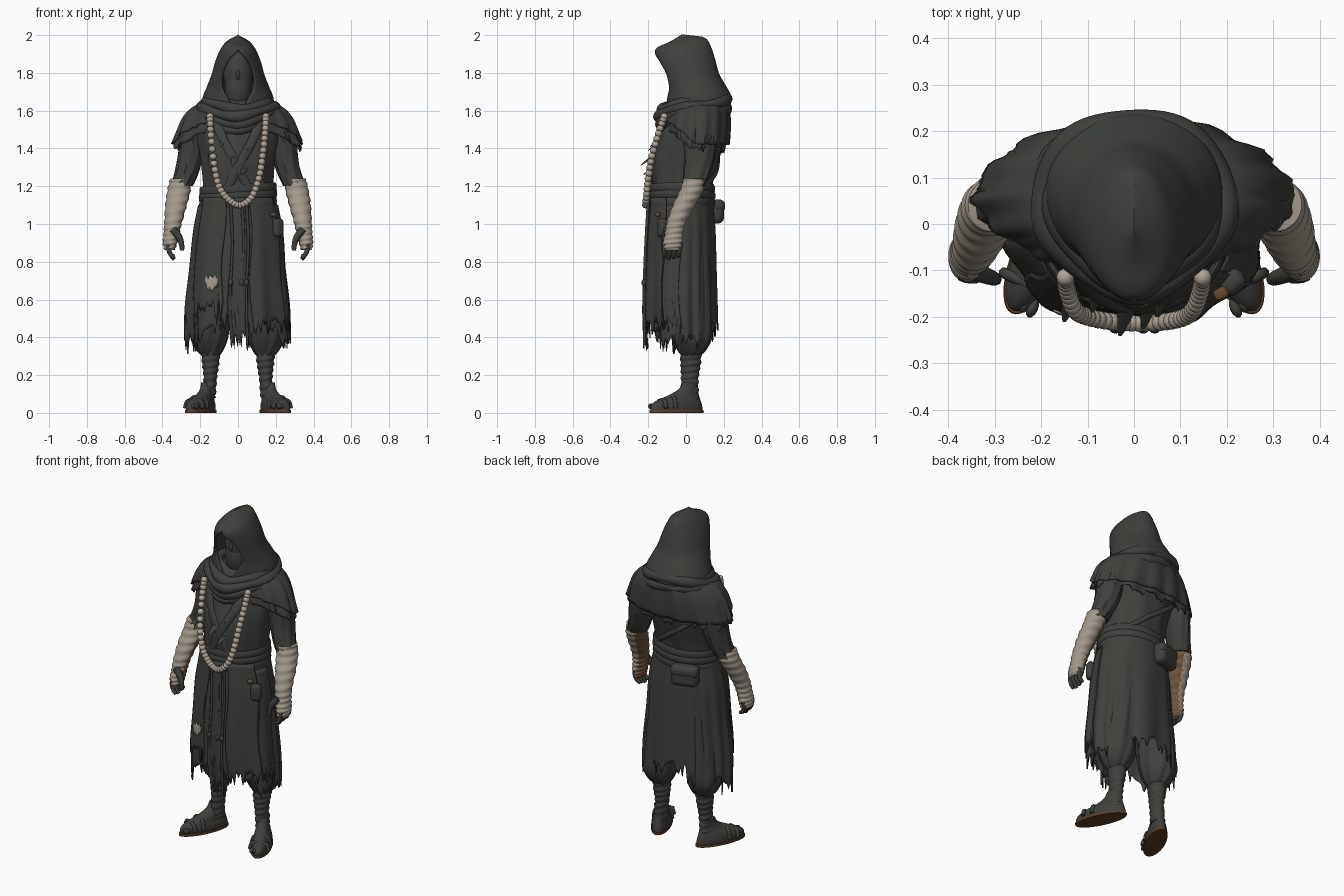
import bpy, bmesh, math, random
from math import sin, cos, pi, radians
from mathutils import Vector

random.seed(4)
if "Cube" in bpy.data.objects:
    bpy.data.objects.remove(bpy.data.objects["Cube"])


def material(name, rgb):
    m = bpy.data.materials.new(name)
    m.use_nodes = True
    m.diffuse_color = (*rgb, 1)
    m.node_tree.nodes["Principled BSDF"].inputs["Base Color"].default_value = (*rgb, 1)
    return m


CLOTH = material("dark cloth", (.049, .052, .045))
WRAP = material("bandage", (.37, .32, .26))
BEAD = material("bone beads", (.43, .37, .30))
BROWN = material("brown leather", (.14, .065, .025))
SOLE = material("sole leather", (.11, .045, .016))
INNER = material("stained bandage", (.16, .092, .045))


# ---------- helpers ----------
def cat(keys, t):
    """Smooth interpolation through a list of tuples."""
    f = min(max(t, 0), 1) * (len(keys) - 1)
    i = min(int(f), len(keys) - 2)
    s = f - i
    a, b, c, d = (keys[min(max(i + k, 0), len(keys) - 1)] for k in (-1, 0, 1, 2))
    return [q + .5 * s * (r - p + s * (2*p - 5*q + 4*r - w + s * (3*(q - r) + w - p)))
            for p, q, r, w in zip(a, b, c, d)]


def finish(name, bm, mat, thick=0):
    bmesh.ops.remove_doubles(bm, verts=bm.verts, dist=.00001)
    bmesh.ops.recalc_face_normals(bm, faces=bm.faces)
    me = bpy.data.meshes.new(name)
    bm.to_mesh(me)
    bm.free()
    me.materials.append(mat)
    ob = bpy.data.objects.new(name, me)
    bpy.context.collection.objects.link(ob)
    if thick:
        mod = ob.modifiers.new("thickness", "SOLIDIFY")
        mod.thickness, mod.offset = thick, 0
    return ob


def grid(name, fn, nu, nv, mat, closed=True, cap=False, thick=0):
    """Surface from a function of u (around) and v (along)."""
    bm = bmesh.new()
    cols = nu if closed else nu + 1
    rows = [[bm.verts.new(fn(i / nu, j / nv)) for i in range(cols)] for j in range(nv + 1)]
    for lo, hi in zip(rows, rows[1:]):
        for i in range(nu):
            k = (i + 1) % cols
            bm.faces.new((lo[i], lo[k], hi[k], hi[i]))
    if cap:
        bm.faces.new(rows[0])
        bm.faces.new(rows[-1])
    return finish(name, bm, mat, thick)


def loft(name, keys, mat, nu=32, nv=24, ridge=0, turns=8, fold=0):
    """Stack of ellipses (x, y, z, rx, ry), with optional spiral ridges or folds."""
    def fn(u, v):
        x, y, z, rx, ry = cat(keys, v)
        a = 2 * pi * u
        d = ridge * sin(2 * pi * v * turns + a) + fold * sin(9 * a + 5 * v)
        return x + (rx + d) * sin(a), y - (ry + d) * cos(a), z
    return grid(name, fn, nu, nv, mat, cap=True)


def tube(name, path, r0, r1, mat, n=10, steps=24, flat=1):
    pts = [Vector(cat(path, i / steps)) for i in range(steps + 1)]

    def fn(u, v):
        i = round(v * steps)
        t = (pts[min(i + 1, steps)] - pts[max(i - 1, 0)]).normalized()
        side = t.cross(Vector((0, 1, 0))).normalized()
        up = side.cross(t)
        r = r0 + (r1 - r0) * v
        return pts[i] + side * r * cos(2*pi*u) + up * r * flat * sin(2*pi*u)
    return grid(name, fn, n, steps, mat, cap=True)


def ball(name, pos, size, mat, seg=24):
    bm = bmesh.new()
    bmesh.ops.create_uvsphere(bm, u_segments=seg, v_segments=seg // 2, radius=1)
    bmesh.ops.scale(bm, vec=size, verts=bm.verts)
    bmesh.ops.translate(bm, vec=pos, verts=bm.verts)
    return finish(name, bm, mat)


def box(name, pos, size, mat, turn=0):
    bm = bmesh.new()
    bmesh.ops.create_cube(bm, size=1)
    bmesh.ops.scale(bm, vec=size, verts=bm.verts)
    ob = finish(name, bm, mat)
    ob.location, ob.rotation_euler.z = pos, turn
    mod = ob.modifiers.new("round", "BEVEL")
    mod.width, mod.segments = min(size) * .42, 4


def teeth(n):
    """Ragged edge depth, sampled around a hem."""
    t = [random.random() ** 3 for _ in range(n + 1)]
    return lambda u: t[round(u * n) % n]


# ---------- robe ----------
loft("torso", [(0, -.02, 1.1, .195, .16), (0, -.02, 1.2, .185, .16), (0, -.003, 1.34, .195, .18),
               (0, .04, 1.5, .215, .172), (0, .06, 1.6, .16, .13), (0, .06, 1.68, .1, .1)],
     CLOTH, 72, 30, fold=.004)

SKIRT = [(.195, .16, -.02), (.23, .175, -.022), (.247, .182, -.025), (.268, .186, -.025), (.27, .184, -.02)]


def skirt_point(a, z, out=0):
    t = (1.16 - z) / .8
    rx, ry, cy = cat(SKIRT, t)
    d = out + .01 * min(t, 1) * sin(13 * a + 2 * sin(3 * a))
    return (rx + d) * sin(a), cy - (ry + d) * cos(a), z


rag = teeth(144)
grid("skirt", lambda u, v: skirt_point(2*pi*u, 1.16 - v * (
    .7 - .05 * cos(4*pi*u) + .03 * sin(14*pi*u) + .1 * rag(u))), 144, 30, CLOTH, thick=.006)


def panel(name, a0, a1, top, bottom, out=.01):
    edge = teeth(18)
    grid(name, lambda u, v: skirt_point(
        radians(a0 + (a1 - a0) * u) + .04 * sin(7 * v), top - v * (top - bottom + .12 * edge(u)), out),
        18, 24, CLOTH, closed=False, thick=.008)


panel("right_front_panel", -62, -18, 1.14, .6)
panel("right_hip_rag", -85, -50, 1.1, .42, .004)
panel("left_front_panel", 16, 60, 1.14, .5)
panel("left_hip_rag", 62, 88, 1.1, .5, .006)
panel("centre_panel", -9, 11, 1.14, .42)

# Torn light patch on the skirt front
grid("torn_patch", lambda u, v: skirt_point(
    -.68 + .27 * u, .72 - (.03 + .04 * sin(pi * u)) * v + .015 * sin(19 * u), .018), 8, 4, WRAP,
    closed=False, thick=.004)

# Waist sash, hanging cords and pouches
for z, r in ((1.185, .01), (1.15, .013), (1.11, .011)):
    grid("waist_sash", lambda u, v: (
        (.195 + r * cos(2*pi*v)) * sin(2*pi*u), -.02 - (.164 + r * cos(2*pi*v)) * cos(2*pi*u),
        z + .025 * sin(2*pi*v) + .012 * sin(2*pi*u)), 56, 10, CLOTH)
for x, low in ((.02, .42), (.045, .36), (-.04, .62)):
    tube("hanging_cord", [(x, -.2, 1.12), (x + .01, -.213, .9), (x, -.222, .66), (x + .005, -.22, low)],
         .008, .007, CLOTH)
    ball("cord_knot", (x, -.222, .69), (.014, .014, .02), CLOTH, 12)
box("back_pouch", (-.1, .15, 1.065), (.16, .075, .125), CLOTH, .3)
box("back_pouch_flap", (-.101, .153, 1.095), (.166, .078, .07), CLOTH, .3)
box("hip_pouch", (.21, -.125, .98), (.06, .05, .1), CLOTH, .7)
box("hip_buckle", (.187, -.15, 1.05), (.032, .026, .022), BROWN, .5)

# Crossed lapels, torn chest strips and the diagonal back strap
for s in (-1, 1):
    tube("lapel", [(s * .13, -.085, 1.58), (s * .08, -.155, 1.45), (s * .01, -.187, 1.32), (-s * .06, -.178, 1.18)],
         .026, .022, CLOTH, flat=.35)
for x, y, z in ((-.15, -.21, 1.31), (-.03, -.24, 1.32), (.02, -.225, 1.27), (-.09, -.19, 1.42), (.05, -.2, 1.4)):
    tube("chest_rag", [(x + .02, y + .09, z + .05), (x + .01, y + .04, z + .02), (x, y, z - .01)],
         .03, .004, CLOTH, 6, 10, .3)
tube("back_strap", [(-.2, .1, 1.46), (-.12, .165, 1.38), (.02, .163, 1.28), (.11, .112, 1.21), (.16, .07, 1.17)],
     .014, .014, CLOTH, flat=.6)

# ---------- shoulder mantle, scarf, hood ----------
CAPE = [(.125, .1, 1.66, .065), (.225, .15, 1.62, .065), (.28, .165, 1.565, .06),
        (.313, .168, 1.49, .055), (.345, .162, 1.41, .05)]
for name, reach, out in (("mantle_under", 1.1, -.012), ("mantle_over", .94, .006)):
    rag2 = teeth(110)

    def cape(u, v):
        a = 2 * pi * u
        t = v * (reach - .42 * max(0, cos(a)) - .1 * rag2(u))
        rx, ry, z, cy = cat(CAPE, t)
        d = out + .008 * t * sin(15 * a)
        return (rx + d) * sin(a), cy - (ry + d) * cos(a), z - .04 * rag2(u) * v ** 3
    grid(name, cape, 110, 18, CLOTH, thick=.006)

for rx, ry, zf, zb, r in ((.165, .155, 1.635, 1.67, .03), (.195, .17, 1.6, 1.655, .03),
                          (.205, .165, 1.575, 1.615, .028), (.18, .165, 1.54, 1.62, .026)):
    def fold(u, v):
        a, b = 2 * pi * u, 2 * pi * v
        w = r * (1 + .15 * sin(5 * a + zf * 40))
        z = (zf + zb) / 2 - (zb - zf) / 2 * cos(a) - .04 * max(0, cos(a)) ** 4 + .01 * sin(2 * a + zb * 50)
        k = 1 + .12 * max(0, cos(a)) ** 6
        return (rx + w * cos(b)) * sin(a), .05 - (ry * k + w * cos(b)) * cos(a), z + w * sin(b)
    grid("scarf_fold", fold, 64, 12, CLOTH)

# Hood keys: half width, front y, back y, front z, back z, opening half width
HOOD = [(0, -.02, .085, 1.997, 1.985, 0), (.053, -.08, .11, 1.96, 1.968, 0), (.086, -.155, .13, 1.922, 1.925, 0),
        (.113, -.15, .15, 1.86, 1.862, .052), (.133, -.13, .17, 1.79, 1.79, .082),
        (.16, -.105, .21, 1.72, 1.72, .08), (.182, -.1, .235, 1.66, 1.665, .05), (.178, -.1, .22, 1.6, 1.6, .02)]


def hood(u, v):
    w, yf, yb, zf, zb, o = cat(HOOD, v)
    a = (2 * u - 1) * (pi - math.asin(min(max(o, 0) / max(w, .001), .9)))
    c = (1 + cos(a)) / 2
    return w * sin(a), yf + (yb - yf) * c, zf + (zb - zf) * c


grid("hood", hood, 56, 36, CLOTH, closed=False, thick=.014)
ball("head", (0, .01, 1.79), (.078, .08, .13), CLOTH)
ball("nose", (0, -.06, 1.79), (.012, .018, .03), CLOTH, 12)
ball("face_veil", (0, -.012, 1.72), (.07, .06, .11), CLOTH)

# ---------- prayer beads ----------
STRAND = [(-.148, -.115, 1.57), (-.143, -.145, 1.47), (-.127, -.185, 1.32), (-.1, -.2, 1.2), (-.05, -.21, 1.13),
          (.01, -.213, 1.1), (.07, -.21, 1.14), (.11, -.2, 1.24), (.13, -.18, 1.36), (.143, -.145, 1.48),
          (.148, -.115, 1.57)]
for i in range(41):
    ball("bead", cat(STRAND, i / 40), (.019, .019, .0175), BEAD, 16)

# ---------- arms, hands, legs, feet ----------
for s, side in ((-1, "right"), (1, "left")):
    loft(side + "_sleeve", [(s*.2, .07, 1.58, .06, .07), (s*.235, .075, 1.48, .068, .085), (s*.25, .072, 1.36, .066, .08),
                            (s*.272, .057, 1.27, .062, .07), (s*.3, .04, 1.2, .058, .06)], CLOTH, fold=.004)
    arm = loft(side + "_forearm_wrap", [(s*.305, .042, 1.24, .054, .056), (s*.312, .03, 1.18, .061, .061),
                                        (s*.328, -.01, 1.1, .057, .059), (s*.343, -.05, 1.01, .047, .051),
                                        (s*.352, -.063, .95, .042, .048), (s*.36, -.07, .9, .038, .052),
                                        (s*.362, -.073, .862, .028, .048)],
               WRAP, 32, 96, ridge=.0022, turns=11)
    arm.data.materials.append(INNER)
    for f in arm.data.polygons:
        if f.normal.x * s < -.3 and f.normal.y > -.4:
            f.material_index = 1
    for k in range(4):
        y = -.108 + .026 * k
        tip = .812 + .008 * abs(k - 1)
        tube(side + "_finger", [(s*.366, y, .9), (s*.368, y - .004, .87), (s*.357, y - .008, .84), (s*.338, y - .01, tip)],
             .015, .01, CLOTH, 8, 10)
    tube(side + "_thumb", [(s*.345, -.1, .97), (s*.315, -.112, .935), (s*.3, -.118, .9), (s*.296, -.12, .86)],
         .022, .011, CLOTH, 8, 10)

    loft(side + "_trouser", [(s*.11, 0, .95, .09, .12), (s*.125, .01, .7, .1, .12), (s*.145, .02, .5, .1, .115),
                             (s*.15, .03, .4, .098, .105), (s*.148, .03, .335, .07, .075), (s*.145, .025, .3, .042, .045)],
         CLOTH, 48, fold=.005)
    loft(side + "_shin_wrap", [(s*.145, .025, .36, .052, .057), (s*.145, .025, .27, .046, .054),
                               (s*.147, .02, .18, .035, .046), (s*.155, .02, .08, .036, .047)],
         CLOTH, 28, 60, ridge=.0025, turns=8)
    # Feet point outward; heel to toe runs along local -y
    foot = [(0, 0, .012, .052, .15), (0, 0, .04, .053, .147), (0, .012, .065, .047, .127),
            (-s*.004, .045, .095, .038, .085), (-s*.004, .07, .125, .033, .055), (0, .08, .16, .03, .042)]
    sole = [(0, 0, 0, .056, .155), (0, 0, .007, .057, .157), (0, 0, .014, .056, .155)]
    parts = [loft(side + "_foot", foot, CLOTH), loft(side + "_sole", sole, SOLE, 40, 4)]
    for k in range(5):
        parts.append(ball(side + "_toe", (s * (.018 * k - .036), -.128 + .003 * k * k, .035),
                          (.012, .022, .016), CLOTH, 12))
    for y, z in ((-.085, .062), (-.03, .078)):
        parts.append(tube(side + "_sandal_strap", [(-.052, y, .025), (-.035, y, z), (.035, y, z), (.052, y, .025)],
                          .012, .012, CLOTH, 8, 14))
    for p in parts:
        p.location, p.rotation_euler.z = (s * .197, -.05, 0), s * radians(25)

# Smooth shading with sharp edges kept
bpy.ops.object.select_all(action="DESELECT")
for ob in bpy.context.collection.objects:
    if ob.type == "MESH":
        ob.select_set(True)
        bpy.context.view_layer.objects.active = ob
bpy.ops.object.shade_smooth_by_angle(angle=radians(50))
